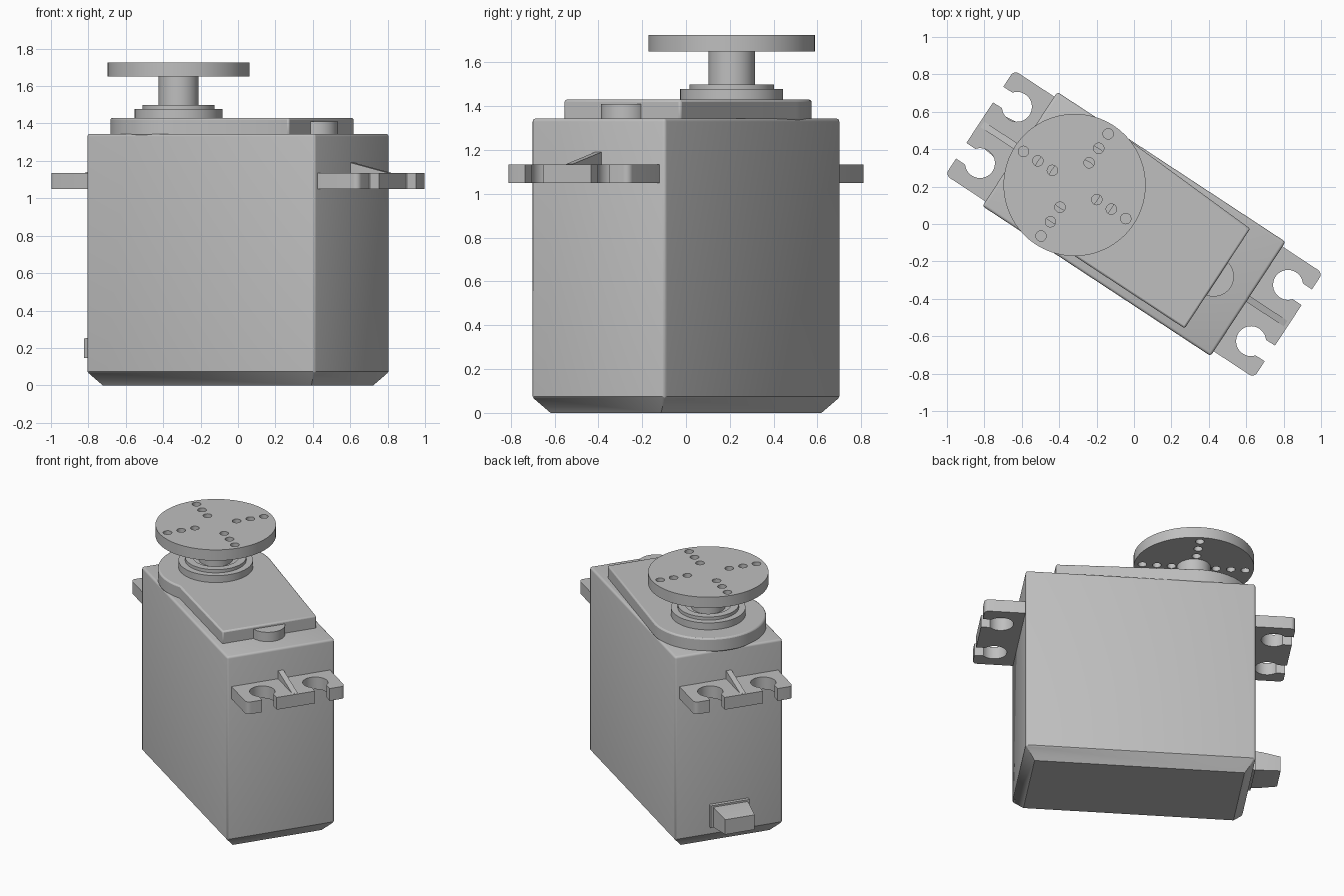
import bpy, bmesh, math
from mathutils import Vector

cube = bpy.data.objects.get("Cube")
if cube:
    bpy.data.objects.remove(cube)

TURN = math.radians(-33.3)      # whole model is turned about z
SHAFT = -0.38                   # output shaft position along the body
HALF_L, HALF_W = 0.73, 0.365

grey = bpy.data.materials.new("light grey plastic")
grey.use_nodes = True
grey.diffuse_color = (0.52, 0.52, 0.52, 1)
grey.node_tree.nodes["Principled BSDF"].inputs["Base Color"].default_value = grey.diffuse_color


def finish(name, bm, turn=TURN):
    bmesh.ops.recalc_face_normals(bm, faces=bm.faces)
    mesh = bpy.data.meshes.new(name)
    bm.to_mesh(mesh)
    bm.free()
    mesh.materials.append(grey)
    ob = bpy.data.objects.new(name, mesh)
    bpy.context.collection.objects.link(ob)
    ob.rotation_euler.z = turn
    return ob


def prism(bm, outline, z0, z1):
    face = bm.faces.new([bm.verts.new((x, y, z0)) for x, y in outline])
    new = bmesh.ops.extrude_face_region(bm, geom=[face])["geom"]
    bmesh.ops.translate(bm, vec=(0, 0, z1 - z0),
                        verts=[v for v in new if isinstance(v, bmesh.types.BMVert)])


def arc(cx, cy, r, a0, a1, n):
    angles = [math.radians(a0 + (a1 - a0) * i / n) for i in range(n + 1)]
    return [(cx + r * math.cos(a), cy + r * math.sin(a)) for a in angles]


def loft(bm, loops):
    rings = [[bm.verts.new(p) for p in loop] for loop in loops]
    n = len(rings[0])
    for a, b in zip(rings, rings[1:]):
        for i in range(n):
            bm.faces.new((a[i], a[(i + 1) % n], b[(i + 1) % n], b[i]))
    bm.faces.new(rings[0])
    bm.faces.new(rings[-1])


def rect_z(l, w, z):
    return [(-l, -w, z), (l, -w, z), (l, w, z), (-l, w, z)]


def rect_x(x, w, z0, z1):
    return [(x, -w, z0), (x, w, z0), (x, w, z1), (x, -w, z1)]


def lathe(name, profile, n=64):
    bm = bmesh.new()
    loft(bm, [[(x, y, z) for x, y in arc(SHAFT, 0, r, 0, 360, n)[:-1]] for r, z in profile])
    return finish(name, bm)


# Case: tapered foot, rounded upright and top edges
bm = bmesh.new()
loft(bm, [rect_z(HALF_L - 0.063, HALF_W - 0.063, 0),
          rect_z(HALF_L, HALF_W, 0.075), rect_z(HALF_L, HALF_W, 1.345)])
soft = [e for e in bm.edges if max(v.co.z for v in e.verts) > 1]
bmesh.ops.bevel(bm, geom=soft, offset=0.015, segments=3, profile=0.5, affect='EDGES')
finish("case", bm)

# Lid: round around the shaft, one side tangent and one side stepped
bm = bmesh.new()
step = math.degrees(math.asin(0.318 / HALF_W))
prism(bm, [(0.533, -0.318), (0.533, 0.32)] + arc(SHAFT, 0, HALF_W, 87, 360 - step, 48), 1.335, 1.43)
lid = finish("lid", bm)
bevel = lid.modifiers.new("soft edge", 'BEVEL')
bevel.width, bevel.segments, bevel.limit_method = 0.01, 2, 'ANGLE'
bevel.angle_limit = math.radians(40)

# Half-round tab at the end of the lid
bm = bmesh.new()
prism(bm, arc(0.51, 0, 0.108, -90, 90, 24), 1.335, 1.41)
finish("lid_tab", bm)

# Mounting ears with open screw slots and a rib, one at each end
slot = math.degrees(math.asin(0.05 / 0.08))
half = [(0.7, 0.335)] + arc(0.957, 0.305, 0.03, 90, 0, 6) + [(0.987, 0.23)]
half += arc(0.867, 0.18, 0.08, slot, 360 - slot, 28) + [(0.987, 0.13)]
outline = half + [(x, -y) for x, y in reversed(half)]
for side, turn in (("left", 0), ("right", math.pi)):
    bm = bmesh.new()
    prism(bm, outline, 1.05, 1.135)
    finish(side + "_mounting_ear", bm, TURN + turn)
    bm = bmesh.new()
    loft(bm, [[(0.72, y, 1.13), (0.97, y, 1.13), (0.97, y, 1.136), (0.72, y, 1.193)]
              for y in (-0.018, 0.018)])
    finish(side + "_ear_rib", bm, TURN + turn)

# Shaft collar with a shallow recess, and the shaft
lathe("shaft_collar", [(0.235, 1.42), (0.235, 1.478), (0.193, 1.478), (0.193, 1.5),
                       (0.145, 1.5), (0.145, 1.482)])
lathe("output_shaft", [(0.107, 1.43), (0.107, 1.66)])

# Round horn with a cross of through holes
horn = lathe("round_horn", [(0.38, 1.65), (0.38, 1.725)], 96)
bm = bmesh.new()
for arm in range(4):
    a = arm * math.pi / 2
    for r in (0.142, 0.235, 0.327):
        prism(bm, arc(SHAFT + r * math.cos(a), r * math.sin(a), 0.028, 0, 360, 20)[:-1], 1.6, 1.8)
cutter = finish("hole_cutter", bm)
cutter.hide_render = True
cut = horn.modifiers.new("holes", 'BOOLEAN')
cut.operation, cut.object, cut.solver = 'DIFFERENCE', cutter, 'EXACT'
bpy.context.view_layer.objects.active = horn
bpy.ops.object.modifier_apply(modifier=cut.name)
bpy.data.objects.remove(cutter)

# Cable outlet: flange and tapered block
bm = bmesh.new()
loft(bm, [rect_x(-0.72, 0.132, 0.125, 0.28), rect_x(-0.755, 0.132, 0.125, 0.28)])
finish("cable_flange", bm)
bm = bmesh.new()
loft(bm, [rect_x(-0.74, 0.115, 0.135, 0.268), rect_x(-0.79, 0.115, 0.135, 0.268),
          rect_x(-0.92, 0.1, 0.147, 0.25)])
finish("cable_outlet", bm)

# Smooth the round walls, keep the edges sharp
bpy.ops.object.select_all(action='DESELECT')
for ob in bpy.context.scene.objects:
    if ob.type == 'MESH' and grey.name in ob.data.materials:
        ob.select_set(True)
        bpy.context.view_layer.objects.active = ob
bpy.ops.object.shade_smooth_by_angle(angle=math.radians(32))
